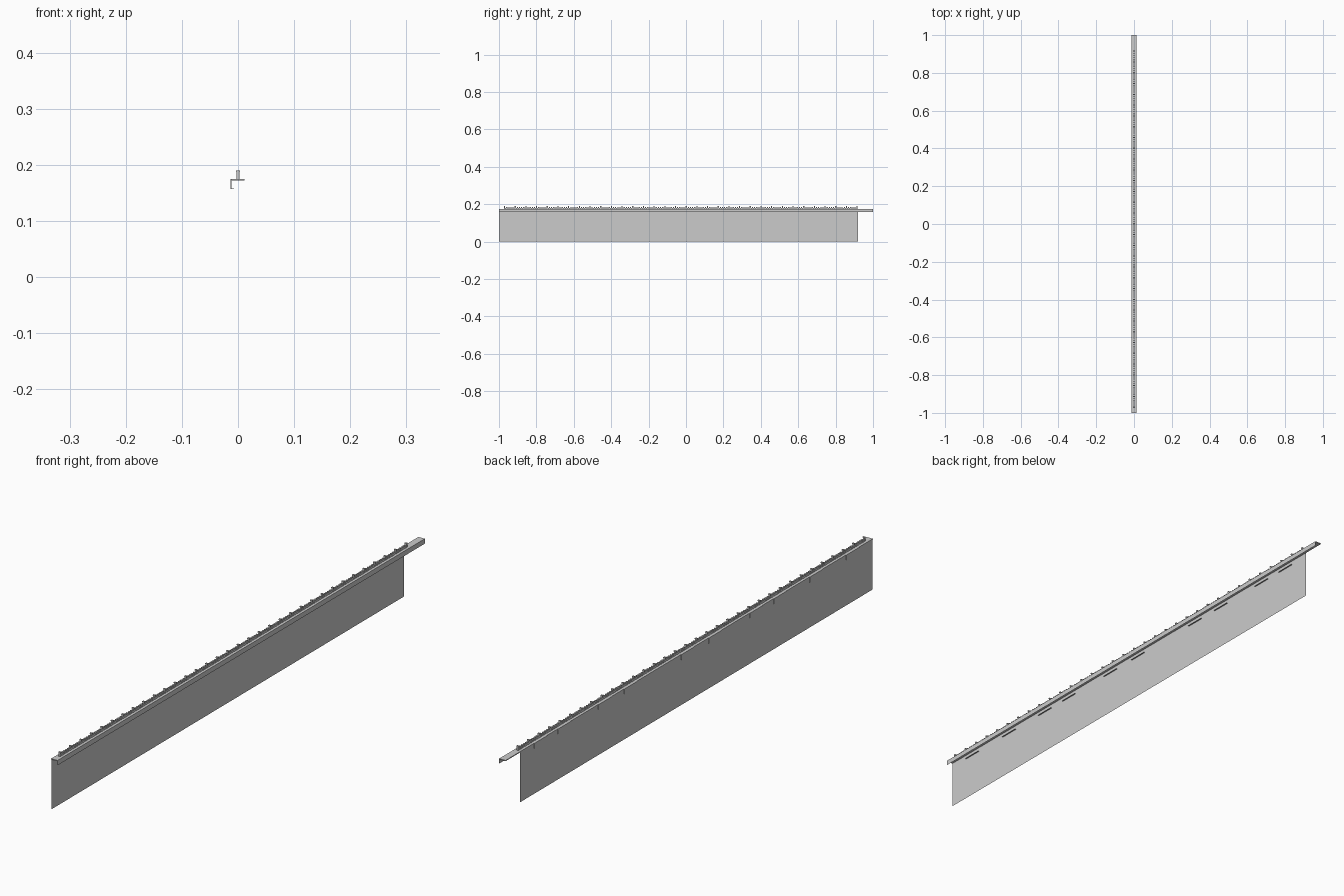
import bpy
import bmesh
from mathutils import Vector

cube = bpy.data.objects.get("Cube")
if cube:
    bpy.data.objects.remove(cube, do_unlink=True)

grey = bpy.data.materials.new("light_grey")
grey.use_nodes = True
grey.diffuse_color = (0.6, 0.6, 0.6, 1)
grey.node_tree.nodes["Principled BSDF"].inputs["Base Color"].default_value = (0.6, 0.6, 0.6, 1)


def finish(name, bm):
    mesh = bpy.data.meshes.new(name)
    bm.to_mesh(mesh)
    bm.free()
    mesh.materials.append(grey)
    obj = bpy.data.objects.new(name, mesh)
    bpy.context.collection.objects.link(obj)
    return obj


def add_box(bm, low, high):
    low, high = Vector(low), Vector(high)
    verts = bmesh.ops.create_cube(bm, size=1)["verts"]
    bmesh.ops.scale(bm, vec=high - low, verts=verts)
    bmesh.ops.translate(bm, vec=(low + high) / 2, verts=verts)


def sheet(name, x, y0, y1, z0, z1):
    bm = bmesh.new()
    corners = [(x, y0, z0), (x, y1, z0), (x, y1, z1), (x, y0, z1)]
    bm.faces.new([bm.verts.new(c) for c in corners])
    return finish(name, bm)


# Hanging wall sheet and the downturned lip on the other side
sheet("wall_panel", -0.0115, -1, 0.92, 0, 0.173)
sheet("side_lip", 0.012, -1, 1, 0.158, 0.175)

# Long top plate
bm = bmesh.new()
add_box(bm, (-0.012, -1, 0.172), (0.012, 1, 0.175))
finish("top_plate", bm)

# Folded clips hooked over the wall side
bm = bmesh.new()
for y in (0.81, 0.68, 0.46, 0.32, 0.01, -0.14, -0.365, -0.495, -0.69, -0.89):
    add_box(bm, (-0.0135, y - 0.035, 0.157), (-0.0115, y + 0.035, 0.175))
    add_box(bm, (-0.0115, y - 0.035, 0.157), (-0.007, y + 0.035, 0.158))
finish("wall_clips", bm)

# Row of posts with narrow caps
post_count = 34
first, last = -0.97, 0.915
step = (last - first) / (post_count - 1)
bm = bmesh.new()
for i in range(post_count):
    y = first + i * step
    add_box(bm, (-0.003, y - 0.003, 0.172), (0.003, y + 0.003, 0.187))
    add_box(bm, (-0.004, y - 0.003, 0.187), (0.004, y + 0.003, 0.19))
finish("rail_posts", bm)

# Low rail with small teeth between the posts
bm = bmesh.new()
add_box(bm, (-0.002, first, 0.175), (0.002, last, 0.181))
for i in range(post_count - 1):
    for k in range(1, 5):
        y = first + (i + k / 5) * step
        add_box(bm, (-0.003, y - 0.003, 0.175), (0.003, y + 0.003, 0.185))
finish("toothed_rail", bm)
